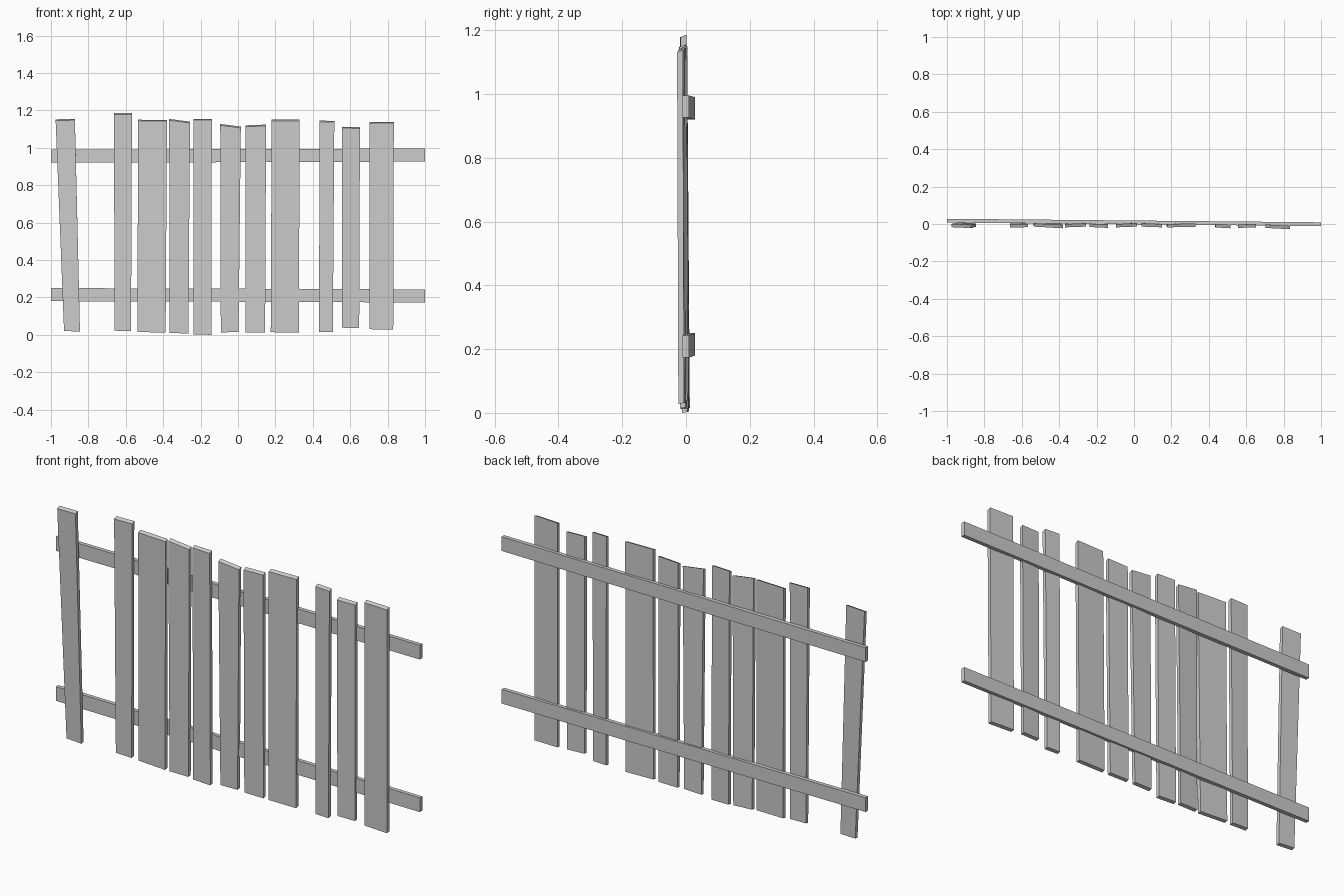
import bpy

FACES = [(0, 1, 2, 3), (7, 6, 5, 4), (0, 4, 5, 1),
         (1, 5, 6, 2), (2, 6, 7, 3), (3, 7, 4, 0)]


def hexa(name, corners):
    """Six-sided block: four corners of one end, then four of the other."""
    me = bpy.data.meshes.new(name)
    me.from_pydata(corners, [], [f[::-1] for f in FACES])
    me.update()
    ob = bpy.data.objects.new(name, me)
    bpy.context.collection.objects.link(ob)
    return ob


def plank(name, bottom, top, y_front, thick=0.018, rise=0.007):
    """bottom/top: (x left, x right, z left, z right);
    y_front: front face y at bottom left, bottom right, top left, top right."""
    pts = []
    for (xl, xr, zl, zr), (yl, yr), dz in ((bottom, y_front[:2], 0.003),
                                           (top, y_front[2:], rise)):
        pts += [(xl, yl, zl), (xr, yr, zr),
                (xr, yr + thick, zr + dz), (xl, yl + thick, zl + dz)]
    return hexa(name, pts)


def rail(name, z_left, z_right, height=0.07, thick=0.02):
    """Long crooked rail running along the back."""
    pts = []
    for x, y, z in ((-1, 0.008, z_left), (1, -0.011, z_right)):
        pts += [(x, y, z), (x, y + thick, z),
                (x, y + thick, z + height), (x, y, z + height)]
    return hexa(name, pts)


# Upright planks, left to right
planks = [
    ((-.930, -.845, .020, .018), (-.975, -.872, 1.145, 1.148), (-.009, -.015, -.017, -.022)),
    ((-.660, -.572, .022, .020), (-.663, -.567, 1.178, 1.178), (-.010, -.012, -.019, -.017)),
    ((-.537, -.387, .015, .012), (-.535, -.380, 1.143, 1.142), (-.008, -.016, -.014, -.023)),
    ((-.365, -.265, .010, .007), (-.368, -.257, 1.147, 1.133), (-.012, -.008, -.018, -.014)),
    ((-.238, -.142, .002, .000), (-.238, -.140, 1.148, 1.148), (-.009, -.013, -.016, -.021)),
    ((-.092, .003, .013, .015), (-.095, .015, 1.120, 1.106), (-.006, -.008, -.018, -.014)),
    ((.040, .145, .012, .012), (.040, .150, 1.113, 1.117), (-.008, -.010, -.014, -.018)),
    ((.175, .325, .014, .012), (.180, .330, 1.143, 1.143), (-.014, -.012, -.018, -.015)),
    ((.434, .507, .014, .014), (.435, .515, 1.138, 1.137), (-.015, -.019, -.018, -.023)),
    ((.555, .648, .038, .036), (.555, .652, 1.105, 1.104), (-.018, -.014, -.021, -.018)),
    ((.702, .830, .030, .028), (.704, .833, 1.131, 1.132), (-.018, -.024, -.021, -.028)),
]
for i, p in enumerate(planks, 1):
    plank(f"plank_{i:02d}", *p)

# Horizontal rails
rail("upper_rail", .920, .926)
rail("lower_rail", .180, .173)
